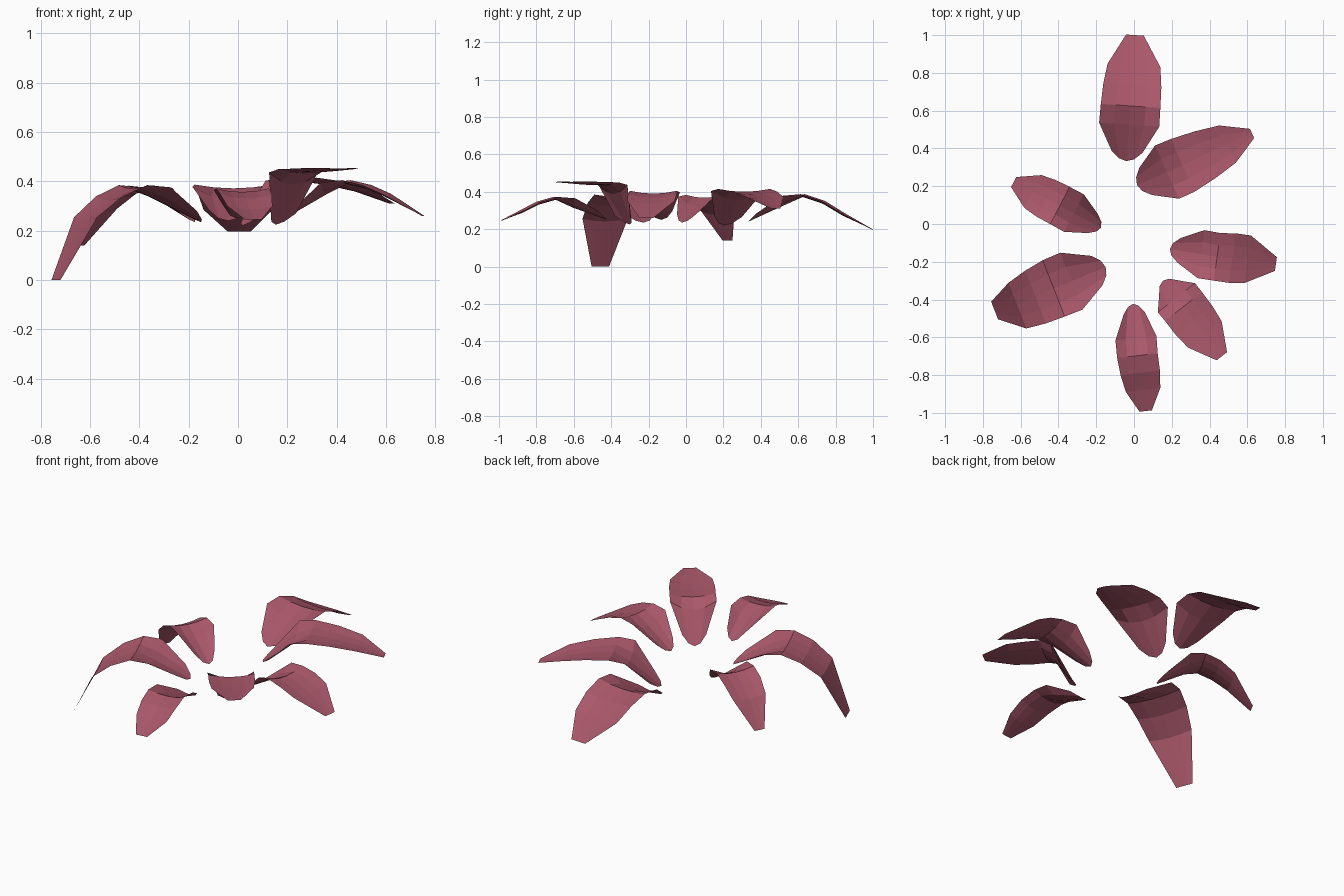
import bpy
from mathutils import Vector

default_cube = bpy.data.objects.get("Cube")
if default_cube:
    bpy.data.objects.remove(default_cube, do_unlink=True)

# Single petal colour
rose = bpy.data.materials.new("dusty_rose")
rose.use_nodes = True
rose_colour = (0.40, 0.097, 0.145, 1)
rose.diffuse_color = rose_colour
rose.node_tree.nodes["Principled BSDF"].inputs["Base Color"].default_value = rose_colour

COLUMNS = (-1, -0.5, 0, 0.5, 1)


def cross_row(centre, side, half_width, dip, sweep=Vector()):
    """Cupped row of points: the middle sits lower, the edges may sweep outward."""
    row = []
    for t in COLUMNS:
        point = centre + side * half_width * t + sweep * t * t
        point.z -= dip * (1 - t * t)
        row.append(point)
    return row


def petal(name, base, crease, shoulder, tip, widths):
    """Arched petal rising from its base to a crease, then running out to its tip."""
    base, crease, shoulder, tip = map(Vector, (base, crease, shoulder, tip))
    crease_width, shoulder_width, tip_width = widths
    heading = (tip - base) * Vector((1, 1, 0))
    heading.normalize()
    side = Vector((-heading.y, heading.x, 0))

    # Belly lies between base and crease, bend between crease and shoulder
    belly = base.lerp(crease, 0.66)
    belly.z = crease.z - 0.06 * (crease.z - base.z)
    bend = crease.lerp(shoulder, 0.5)
    bend.z += 0.15 * (crease.z - shoulder.z)
    bend_width = (crease_width + shoulder_width) / 2 + 0.005

    rows = [
        cross_row(base, side, crease_width * 0.52, 0, heading * 0.05 + Vector((0, 0, 0.045))),
        cross_row(belly, side, crease_width * 1.01, 0.05),
        cross_row(crease, side, crease_width, 0.015),
        cross_row(bend, side, bend_width, 0.016),
        cross_row(shoulder, side, shoulder_width, 0.014),
        cross_row(tip, side, tip_width, 0),
    ]

    # Join neighbouring rows with faces that point upward
    n = len(COLUMNS)
    faces = []
    for r in range(len(rows) - 1):
        for c in range(n - 1):
            a = r * n + c
            faces.append((a, a + n, a + n + 1, a + 1))
    mesh = bpy.data.meshes.new(name)
    mesh.from_pydata([p for row in rows for p in row], [], faces)
    mesh.materials.append(rose)
    mesh.update()
    bpy.context.scene.collection.objects.link(bpy.data.objects.new(name, mesh))


# Ring of seven petals, each given by its centre line and half widths
petal("back_petal",
      base=(-.04, .333, .24), crease=(-.018, .625, .387),
      shoulder=(0, .84, .285), tip=(.005, 1, .197), widths=(.158, .14, .047))
petal("back_left_petal",
      base=(.016, .206, .22), crease=(.257, .31, .415),
      shoulder=(.495, .423, .37), tip=(.625, .479, .31), widths=(.153, .108, .027))
petal("left_petal",
      base=(.19, -.132, .25), crease=(.44, -.174, .405),
      shoulder=(.602, -.187, .35), tip=(.751, -.212, .26), widths=(.127, .127, .037))
petal("front_left_petal",
      base=(.153, -.3, .225), crease=(.262, -.437, .45),
      shoulder=(.375, -.585, .455), tip=(.465, -.7, .452), widths=(.124, .113, .035))
petal("front_petal",
      base=(-.005, -.423, .25), crease=(.018, -.697, .372),
      shoulder=(.048, -.878, .3), tip=(.062, -.99, .245), widths=(.108, .092, .033))
petal("front_right_petal",
      base=(-.15, -.228, .235), crease=(-.425, -.341, .385),
      shoulder=(-.617, -.432, .255), tip=(-.738, -.458, 0), widths=(.16, .13, .05))
petal("back_right_petal",
      base=(-.175, -.02, .235), crease=(-.392, .098, .383),
      shoulder=(-.535, .172, .29), tip=(-.637, .222, .14), widths=(.111, .098, .03))
